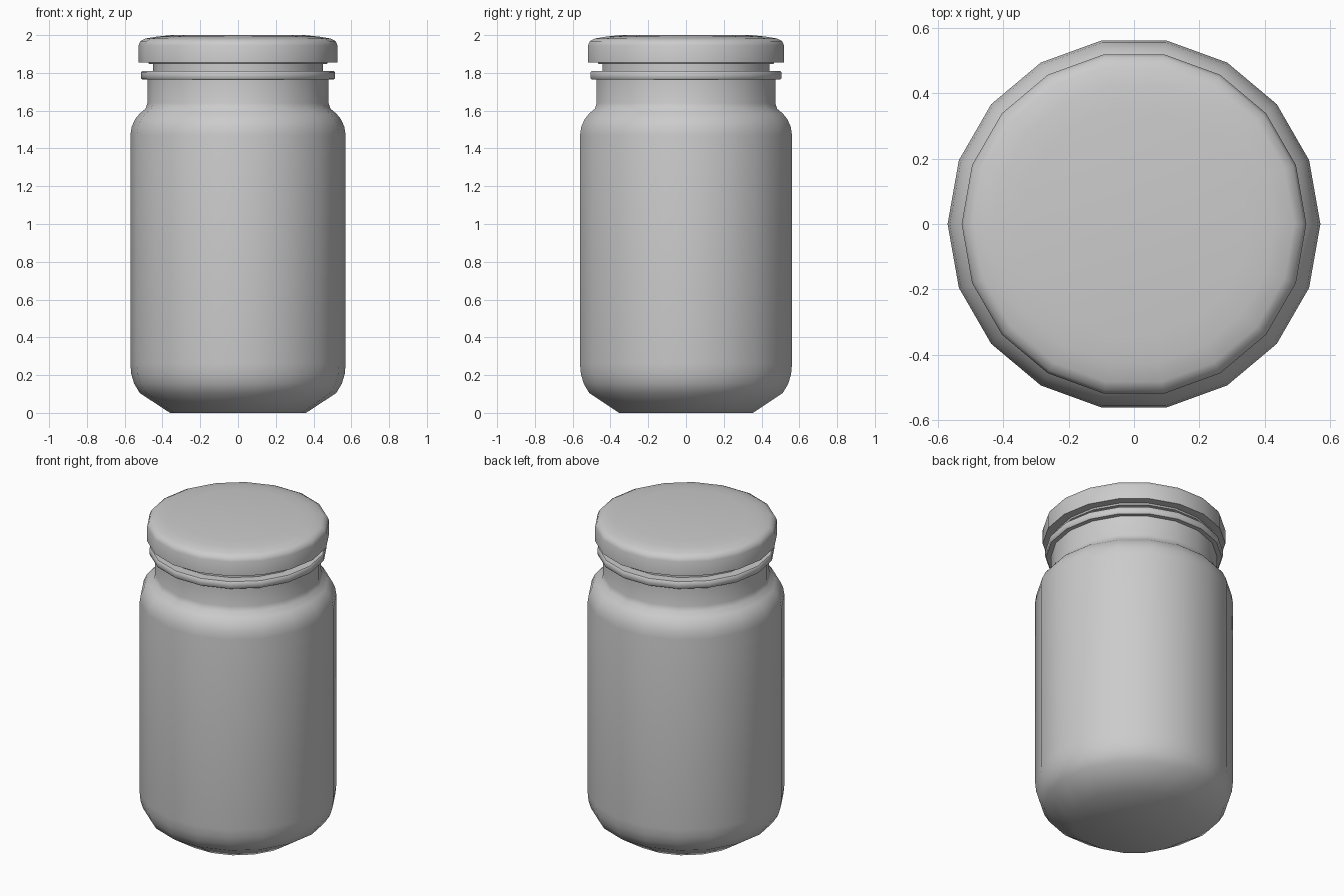
import bpy, bmesh, math

if "Cube" in bpy.data.objects:
    bpy.data.objects.remove(bpy.data.objects["Cube"])

SIDES = 18


def lathe(name, profile, angle=40):
    """Spin an (r, z) profile around z; points with r = 0 become poles."""
    bm = bmesh.new()
    rings = []
    for r, z in profile:
        if r == 0:
            rings.append([bm.verts.new((0, 0, z))] * SIDES)
        else:
            rings.append([bm.verts.new((r * math.cos(2 * math.pi * i / SIDES),
                                        r * math.sin(2 * math.pi * i / SIDES), z))
                          for i in range(SIDES)])
    for a, b in zip(rings, rings[1:]):
        for i in range(SIDES):
            j = (i + 1) % SIDES
            quad = list(dict.fromkeys((a[i], a[j], b[j], b[i])))
            bm.faces.new(quad)
    bmesh.ops.recalc_face_normals(bm, faces=bm.faces[:])
    mesh = bpy.data.meshes.new(name)
    bm.to_mesh(mesh)
    bm.free()
    obj = bpy.data.objects.new(name, mesh)
    bpy.context.collection.objects.link(obj)
    bpy.ops.object.select_all(action='DESELECT')
    obj.select_set(True)
    bpy.context.view_layer.objects.active = obj
    bpy.ops.object.shade_smooth_by_angle(angle=math.radians(angle))
    return obj


# Jar body: chamfered base, straight wall, rounded shoulder, neck with rim
lathe("jar_body", [
    (0, 0), (0.36, 0), (0.52, 0.105), (0.55, 0.155), (0.565, 0.205), (0.57, 0.26),
    (0.57, 1.47), (0.563, 1.515), (0.545, 1.555), (0.52, 1.585), (0.49, 1.61),
    (0.48, 1.64), (0.48, 1.765),
    (0.507, 1.765), (0.513, 1.771), (0.513, 1.804), (0.507, 1.81),
    (0.45, 1.81), (0.45, 1.86), (0, 1.86)], 45)

# Lid: flat underside, short skirt, rounded edge and slightly domed top
lathe("lid", [
    (0, 1.846), (0.47, 1.846), (0.475, 1.855), (0.527, 1.855), (0.527, 1.945),
    (0.517, 1.968), (0.49, 1.982), (0.43, 1.992), (0.35, 2.0), (0, 2.0)], 45)
